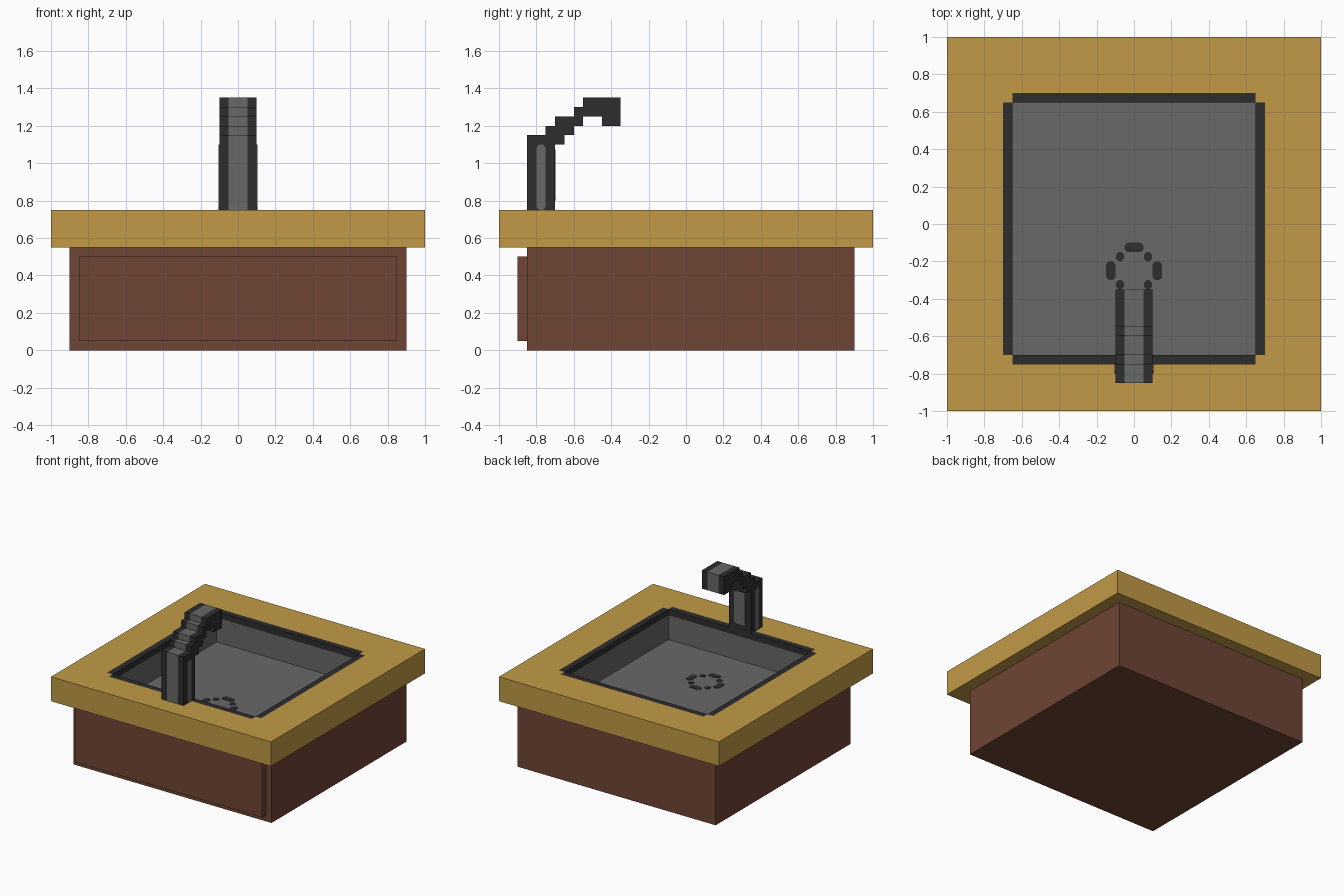
import bpy, bmesh
from itertools import product
from mathutils import Vector

if "Cube" in bpy.data.objects:
    bpy.data.objects.remove(bpy.data.objects["Cube"])


def material(name, *srgb):
    lin = [((c / 255 + 0.055) / 1.055) ** 2.4 for c in srgb] + [1]
    m = bpy.data.materials.new(name)
    m.use_nodes = True
    m.diffuse_color = lin
    m.node_tree.nodes["Principled BSDF"].inputs["Base Color"].default_value = lin
    return m


gold = material("golden wood", 193, 154, 70)
brown = material("brown wood", 111, 69, 53)
grey = material("grey metal", 104, 104, 104)
dark = material("dark metal", 45, 45, 45)


def finish(bm, name, mats):
    bmesh.ops.remove_doubles(bm, verts=bm.verts, dist=1e-5)
    me = bpy.data.meshes.new(name)
    bm.to_mesh(me)
    bm.free()
    for m in mats:
        me.materials.append(m)
    ob = bpy.data.objects.new(name, me)
    bpy.context.collection.objects.link(ob)
    return ob


def block(name, xs, ys, zs, mats, solid=lambda c: True, paint=lambda c, n: 0):
    """Surface of a block split along the given planes; solid() hollows cells."""
    axes = (xs, ys, zs)
    spans = [range(len(a) - 1) for a in axes]

    def mid(i):
        return Vector([(a[k] + a[k + 1]) / 2 for a, k in zip(axes, i)])

    filled = {i for i in product(*spans) if solid(mid(i))}
    bm = bmesh.new()
    for i in filled:
        for ax, side in product(range(3), (0, 1)):
            near = list(i)
            near[ax] += 2 * side - 1
            if tuple(near) in filled:
                continue
            u, v = (ax + 1) % 3, (ax + 2) % 3
            corners = []
            for du, dv in ((0, 0), (1, 0), (1, 1), (0, 1)):
                k = list(i)
                k[ax] += side
                k[u] += du
                k[v] += dv
                corners.append(bm.verts.new([a[j] for a, j in zip(axes, k)]))
            f = bm.faces.new(corners if side else corners[::-1])
            n = Vector((0, 0, 0))
            n[ax] = 2 * side - 1
            f.material_index = paint(f.calc_center_median(), n)
    return finish(bm, name, mats)


def plate(name, centre, u, v, w, h, mat, cut=0.015):
    """Thin painted plate with clipped corners, facing u x v."""
    u, v, c = Vector(u), Vector(v), Vector(centre)
    n = u.cross(v)
    a, b = w / 2, h / 2
    pts = [(a, cut - b), (a, b - cut), (a - cut, b), (cut - a, b),
           (-a, b - cut), (-a, cut - b), (cut - a, -b), (a - cut, -b)]
    bm = bmesh.new()
    f = bm.faces.new([bm.verts.new(c + u * p + v * q - n * 0.002) for p, q in pts])
    ext = bmesh.ops.extrude_face_region(bm, geom=[f])
    verts = [e for e in ext["geom"] if isinstance(e, bmesh.types.BMVert)]
    bmesh.ops.translate(bm, verts=verts, vec=n * 0.005)
    bmesh.ops.recalc_face_normals(bm, faces=bm.faces)
    return finish(bm, name, [mat])


def in_basin(c):
    return abs(c.x) < 0.651 and -0.701 < c.y < 0.651


# Cabinet with the basin floor sunk into its top
block("cabinet", (-0.9, -0.65, 0.65, 0.9), (-0.85, -0.7, 0.65, 0.9), (0, 0.5, 0.55),
      [brown, grey],
      solid=lambda c: c.z < 0.5 or not in_basin(c),
      paint=lambda c, n: int(in_basin(c) and c.z > 0.49))
block("front_panel", (-0.85, 0.85), (-0.9, -0.85), (0.05, 0.5), [brown])


# Countertop frame with dark rim and grey basin walls
def counter_paint(c, n):
    if in_basin(c):
        return 2 if c.z > 0.7 else 1
    in_x, in_y = abs(c.x) < 0.65, -0.7 < c.y < 0.65
    rim = (in_x and -0.75 < c.y < 0.7) or (in_y and abs(c.x) < 0.7)
    return 2 if n.z > 0 and rim else 0


block("countertop", (-1, -0.7, -0.65, 0.65, 0.7, 1), (-1, -0.75, -0.7, 0.65, 0.7, 1),
      (0.55, 0.7, 0.75), [gold, grey, dark],
      solid=lambda c: not in_basin(c), paint=counter_paint)

# Tap: stepped side profile swept across three strips, grey in the middle
profile = [(-0.85, 0.75), (-0.85, 1.15), (-0.75, 1.15), (-0.75, 1.2), (-0.7, 1.2),
           (-0.7, 1.25), (-0.6, 1.25), (-0.6, 1.3), (-0.55, 1.3), (-0.55, 1.35),
           (-0.35, 1.35), (-0.35, 1.2), (-0.45, 1.2), (-0.45, 1.25), (-0.55, 1.25),
           (-0.55, 1.2), (-0.6, 1.2), (-0.6, 1.15), (-0.65, 1.15), (-0.65, 1.1),
           (-0.7, 1.1), (-0.7, 0.75)]
bm = bmesh.new()
rings = [[bm.verts.new((x, y, z)) for y, z in profile] for x in (-0.1, -0.05, 0.05, 0.1)]
bm.faces.new(rings[0])
bm.faces.new(rings[-1][::-1])
for s in range(3):
    for k in range(len(profile)):
        j = (k + 1) % len(profile)
        f = bm.faces.new((rings[s][k], rings[s][j], rings[s + 1][j], rings[s + 1][k]))
        f.material_index = int(s == 1 and k < 11)
bmesh.ops.recalc_face_normals(bm, faces=bm.faces)
finish(bm, "tap", [dark, grey])

# Grey stripes on the tap column
for side, name in ((1, "left"), (-1, "right")):
    plate("tap_stripe_" + name, (side * 0.1, -0.775, 0.925), (0, side, 0), (0, 0, 1),
          0.05, 0.35, grey)
plate("tap_stripe_back", (0, -0.7, 0.935), (-1, 0, 0), (0, 0, 1), 0.1, 0.27, grey)

# Drain: broken ring of dark plates on the basin floor
for s in (1, -1):
    plate("drain_side", (s * 0.125, -0.25, 0.5), (1, 0, 0), (0, 1, 0), 0.05, 0.1, dark)
    plate("drain_end", (0, -0.25 + s * 0.125, 0.5), (1, 0, 0), (0, 1, 0), 0.1, 0.05, dark)
    for t in (1, -1):
        plate("drain_corner", (s * 0.075, -0.25 + t * 0.075, 0.5), (1, 0, 0), (0, 1, 0),
              0.045, 0.05, dark)
